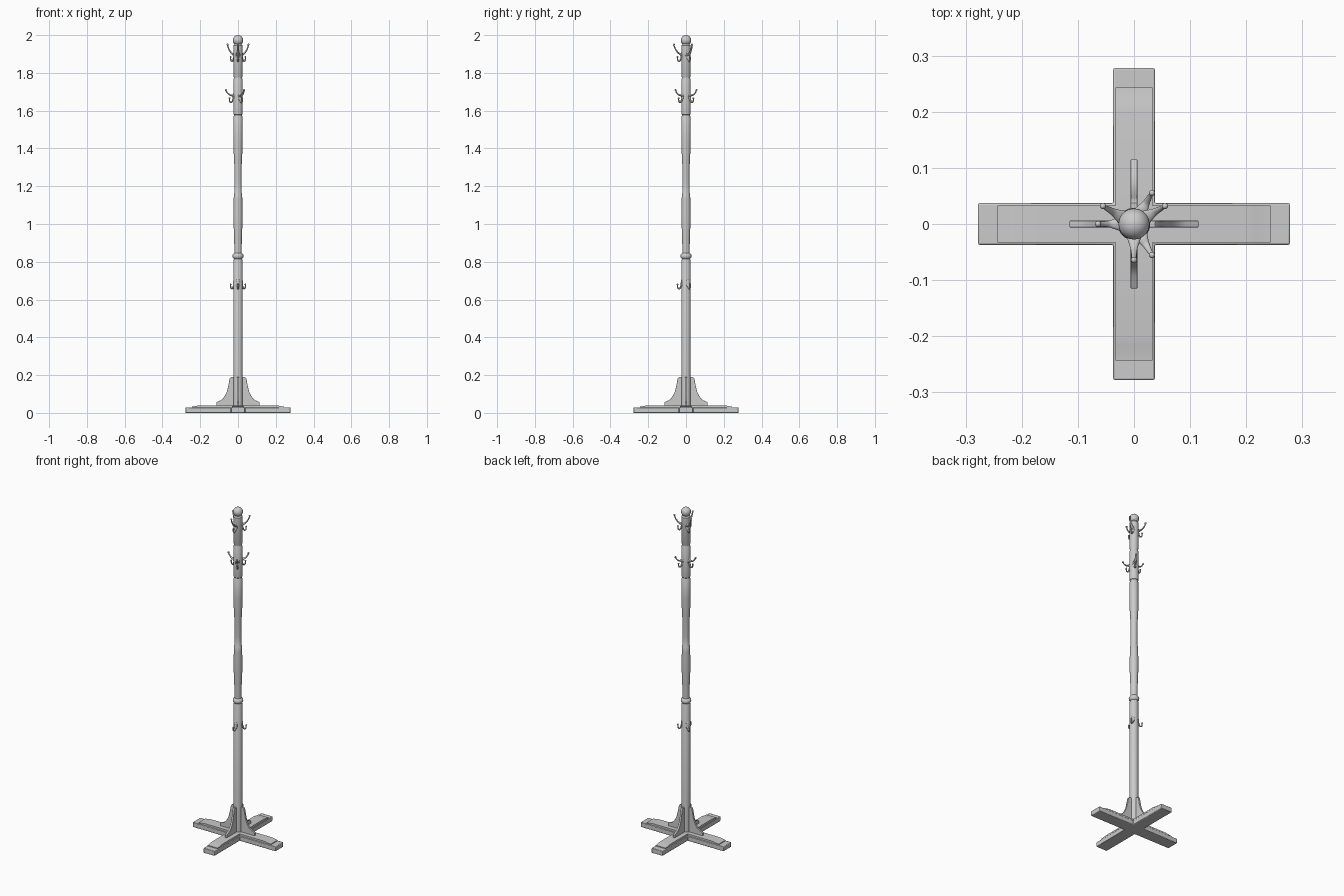
import bpy, bmesh
from math import sin, cos, pi, radians
from mathutils import Matrix, Vector

if "Cube" in bpy.data.objects:
    bpy.data.objects.remove(bpy.data.objects["Cube"])


def finish(name, bm, bevel=0.0, angle=35):
    bmesh.ops.recalc_face_normals(bm, faces=bm.faces)
    me = bpy.data.meshes.new(name)
    bm.to_mesh(me)
    bm.free()
    me.shade_smooth()
    me.set_sharp_from_angle(angle=radians(angle))
    ob = bpy.data.objects.new(name, me)
    bpy.context.collection.objects.link(ob)
    if bevel:
        m = ob.modifiers.new("bevel", 'BEVEL')
        m.width, m.segments, m.limit_method = bevel, 2, 'ANGLE'
        m.angle_limit = radians(50)
    return ob


def prism(points, vec):
    """Extrude a closed polygon of 3D points along vec."""
    bm = bmesh.new()
    f = bm.faces.new([bm.verts.new(p) for p in points])
    r = bmesh.ops.extrude_face_region(bm, geom=[f], use_keep_orig=True)
    vs = [v for v in r["geom"] if isinstance(v, bmesh.types.BMVert)]
    bmesh.ops.translate(bm, vec=vec, verts=vs)
    return bm


def skin(bm, rings):
    """Join rings of points into a capped tube."""
    rings = [[bm.verts.new(p) for p in r] for r in rings]
    n = len(rings[0])
    for a, b in zip(rings, rings[1:]):
        for i in range(n):
            j = (i + 1) % n
            bm.faces.new((a[i], a[j], b[j], b[i]))
    bm.faces.new(rings[0])
    bm.faces.new(rings[-1])


def lathe(name, profile, n=32):
    bm = bmesh.new()
    skin(bm, [[(r * cos(2 * pi * i / n), r * sin(2 * pi * i / n), z)
               for i in range(n)] for r, z in profile])
    return finish(name, bm)


def prong(bm, path, n=12, sub=5):
    """Smooth tapered sweep in the xz plane; path = (x, z, half width, half thickness)."""
    P = [Vector(p) for p in path]
    P = [2 * P[0] - P[1]] + P + [2 * P[-1] - P[-2]]
    pts = []
    for k in range(1, len(P) - 2):
        a, b, c, d = P[k - 1:k + 3]
        for s in range(sub):
            t = s / sub
            pts.append(0.5 * (2 * b + (c - a) * t + (2 * a - 5 * b + 4 * c - d) * t * t
                              + (3 * b - a - 3 * c + d) * t ** 3))
    pts.append(P[-2])
    rings = []
    for i, p in enumerate(pts):
        q = pts[min(i + 1, len(pts) - 1)] - pts[max(i - 1, 0)]
        d = Vector((q[0], q[1])).normalized()
        rings.append([(p[0] - d.y * p[3] * sin(2 * pi * k / n), p[2] * cos(2 * pi * k / n),
                       p[1] + d.x * p[3] * sin(2 * pi * k / n)) for k in range(n)])
    skin(bm, rings)


def knob(bm, x, z, r):
    bmesh.ops.create_uvsphere(bm, u_segments=12, v_segments=8, radius=r,
                              matrix=Matrix.Translation((x, 0, z)))


def hook(name, z, deg, top):
    bm = bmesh.new()
    # lower J prong
    prong(bm, [(.023, .012, .007, .004), (.026, -.012, .006, .004), (.033, -.027, .0045, .004),
               (.042, -.026, .004, .0035), (.045, -.016, .004, .003), (.045, -.008, .003, .003)])
    knob(bm, .045, -.006, .0048)
    # back plate against the pole
    bmesh.ops.create_uvsphere(bm, u_segments=16, v_segments=10, radius=1, matrix=
                              Matrix.Translation((.022, 0, 0)) @ Matrix.Diagonal((.006, .011, .025, 1)))
    # upper flared prong
    if top:
        prong(bm, [(.018, .0, .016, .006), (.029, .008, .011, .005), (.043, top * .3, .0065, .004),
                   (.056, top * .6, .0045, .0035), (.062, top * .85, .004, .003),
                   (.064, top, .004, .003)])
        knob(bm, .064, top, .0055)
    bmesh.ops.transform(bm, verts=bm.verts, matrix=Matrix.Translation((0, 0, z))
                        @ Matrix.Rotation(radians(deg), 4, 'Z'))
    finish(name, bm, angle=60)


# Cross-shaped foot
L, W = .278, .037
cross = [(L, -W), (L, W), (W, W), (W, L), (-W, L), (-W, W),
         (-L, W), (-L, -W), (-W, -W), (-W, -L), (W, -L), (W, -W)]
finish("base_cross", prism([(x, y, 0) for x, y in cross], (0, 0, .029)), .003)

# Raised planks on the foot, with eased ends
half = [(.243, .026), (.243, .034), (.23, .035), (.215, .038), (.2, .04)]
plank = half + [(-x, z) for x, z in reversed(half)]
for i in range(2):
    ob = finish("base_plank_%d" % i, prism([(x, -.033, z) for x, z in plank], (0, .066, 0)))
    ob.rotation_euler.z = i * pi / 2

# Curved braces around the pole
brace = [(.01, .035), (.115, .035), (.115, .056), (.108, .06), (.092, .066), (.079, .077),
         (.068, .093), (.059, .113), (.052, .14), (.046, .172), (.043, .184), (.037, .19), (.01, .19)]
for i in range(4):
    ob = finish("brace_%d" % i, prism([(x, -.006, z) for x, z in brace], (0, .012, 0)), .001)
    ob.rotation_euler.z = i * pi / 2

# Turned pole with beads, grooves and waists
lathe("pole", [
    (.024, .03), (.024, .808), (.021, .815), (.024, .818), (.028, .823), (.029, .83),
    (.028, .837), (.024, .842), (.019, .846), (.0195, .88), (.021, .94), (.0235, 1.0),
    (.024, 1.06), (.023, 1.13), (.0215, 1.16), (.019, 1.165), (.0185, 1.22), (.019, 1.3),
    (.021, 1.34), (.0235, 1.39), (.024, 1.45), (.024, 1.568), (.021, 1.573), (.021, 1.578),
    (.0235, 1.58), (.0245, 1.585), (.0245, 1.765), (.022, 1.77), (.022, 1.778),
    (.0245, 1.783), (.0245, 1.945), (.019, 1.952), (.019, 1.96)])

# Ball finial
bm = bmesh.new()
bmesh.ops.create_uvsphere(bm, u_segments=32, v_segments=20, radius=.0275,
                          matrix=Matrix.Translation((0, 0, 1.9725)))
finish("finial", bm)

# Three tiers of three hooks
for tier, (z, start, top) in enumerate([(1.89, 30, .06), (1.672, 60, .037), (.686, 30, 0)]):
    for k in range(3):
        hook("hook_%d_%d" % (tier, k), z, start + 120 * k, top)
